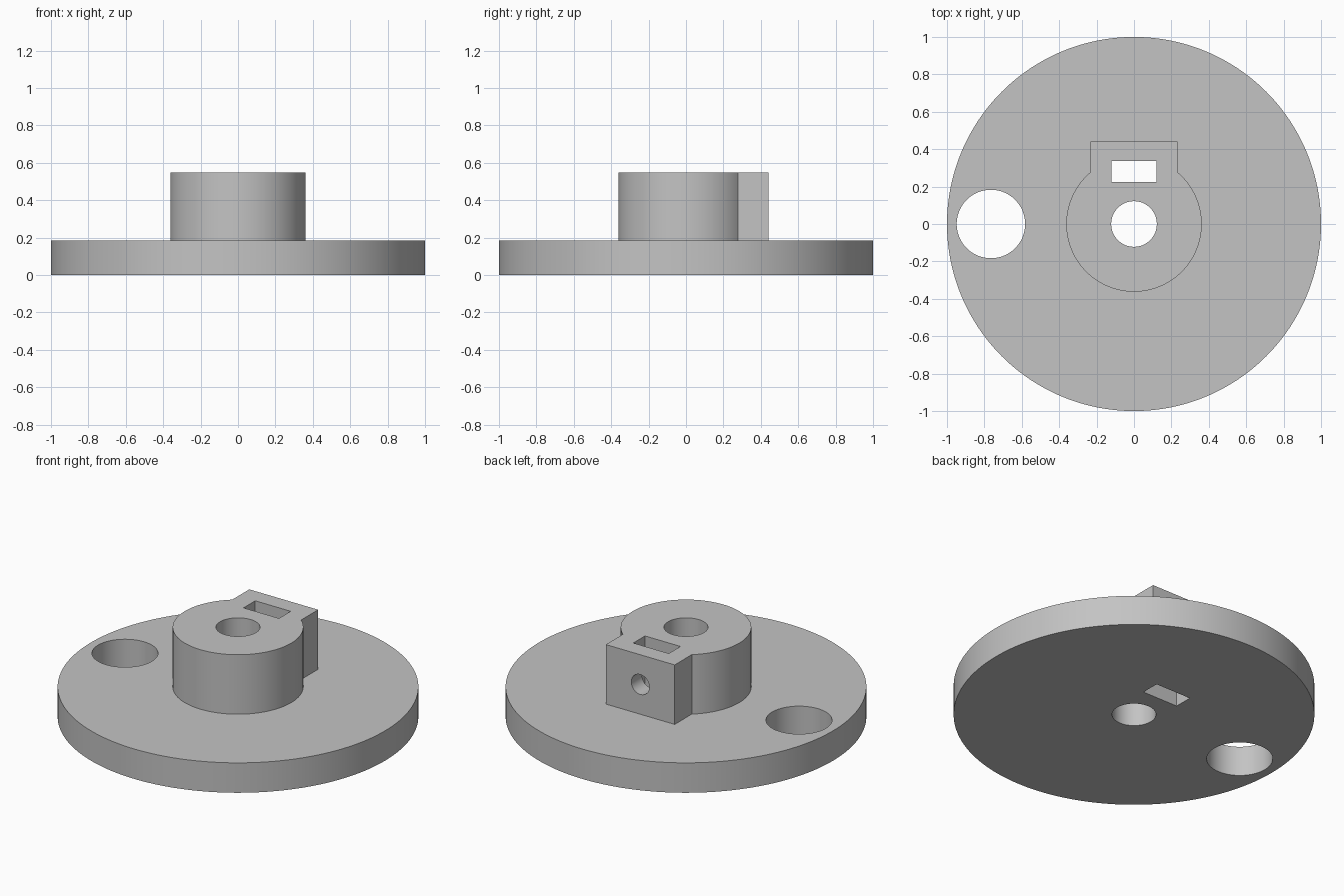
import bpy, bmesh
from math import sin, cos, pi, atan2, radians, sqrt

cube = bpy.data.objects.get("Cube")
if cube:
    bpy.data.objects.remove(cube, do_unlink=True)

DISC_TOP, HUB_TOP = 0.183, 0.547
HUB_R, BLOCK_X, BLOCK_Y = 0.362, 0.233, 0.442

grey = bpy.data.materials.new("plain grey")
grey.use_nodes = True
colour = (0.55, 0.55, 0.55, 1)
grey.diffuse_color = colour
grey.node_tree.nodes["Principled BSDF"].inputs["Base Color"].default_value = colour


def arc(radius, start=0.0, sweep=2 * pi, steps=128, centre=(0, 0)):
    """Points along an arc, counter-clockwise."""
    return [(centre[0] + radius * cos(start + sweep * i / steps),
             centre[1] + radius * sin(start + sweep * i / steps)) for i in range(steps)]


def prism(name, outline, low, high):
    """Extrude a flat outline from one height to another."""
    bm = bmesh.new()
    face = bm.faces.new([bm.verts.new((x, y, low)) for x, y in outline])
    top = bmesh.ops.extrude_face_region(bm, geom=[face])["geom"]
    bmesh.ops.translate(bm, vec=(0, 0, high - low),
                        verts=[v for v in top if isinstance(v, bmesh.types.BMVert)])
    bmesh.ops.recalc_face_normals(bm, faces=bm.faces)
    mesh = bpy.data.meshes.new(name)
    bm.to_mesh(mesh)
    bm.free()
    mesh.materials.append(grey)
    obj = bpy.data.objects.new(name, mesh)
    bpy.context.collection.objects.link(obj)
    return obj


def combine(target, other, operation):
    """Apply a boolean and discard the helper."""
    other.hide_render = True
    bpy.context.view_layer.objects.active = target
    mod = target.modifiers.new(operation.lower(), "BOOLEAN")
    mod.operation, mod.object, mod.solver = operation, other, "EXACT"
    bpy.ops.object.modifier_apply(modifier=mod.name)
    bpy.data.objects.remove(other, do_unlink=True)


# Wide disc
wheel = prism("hubbed_disc", arc(1.0, steps=192), 0, DISC_TOP)

# Round hub with a square clamp block at the back
corner_y = sqrt(HUB_R ** 2 - BLOCK_X ** 2)
start = atan2(corner_y, -BLOCK_X)
sweep = 2 * pi - (start - atan2(corner_y, BLOCK_X))
outline = arc(HUB_R, start, sweep) + [
    (BLOCK_X, corner_y), (BLOCK_X, BLOCK_Y), (-BLOCK_X, BLOCK_Y)]
combine(wheel, prism("hub", outline, DISC_TOP / 2, HUB_TOP), "UNION")

# Shaft bore, crank hole and nut slot, all right through
slot = [(-0.12, 0.225), (0.12, 0.225), (0.12, 0.338), (-0.12, 0.338)]
for name, shape in (("shaft_bore", arc(0.122, steps=96)),
                    ("crank_hole", arc(0.183, centre=(-0.765, 0))),
                    ("nut_slot", slot)):
    combine(wheel, prism(name, shape, -0.1, HUB_TOP + 0.1), "DIFFERENCE")

# Set screw hole from the back of the block into the bore
screw = prism("set_screw_hole", arc(0.061, steps=64), 0, BLOCK_Y + 0.1)
screw.rotation_euler.x = radians(-90)
screw.location.z = (DISC_TOP + HUB_TOP) / 2
bpy.context.view_layer.update()
combine(wheel, screw, "DIFFERENCE")

# Smooth round walls, crisp edges
bpy.ops.object.select_all(action="DESELECT")
wheel.select_set(True)
bpy.context.view_layer.objects.active = wheel
bpy.ops.object.shade_smooth_by_angle(angle=radians(30))
